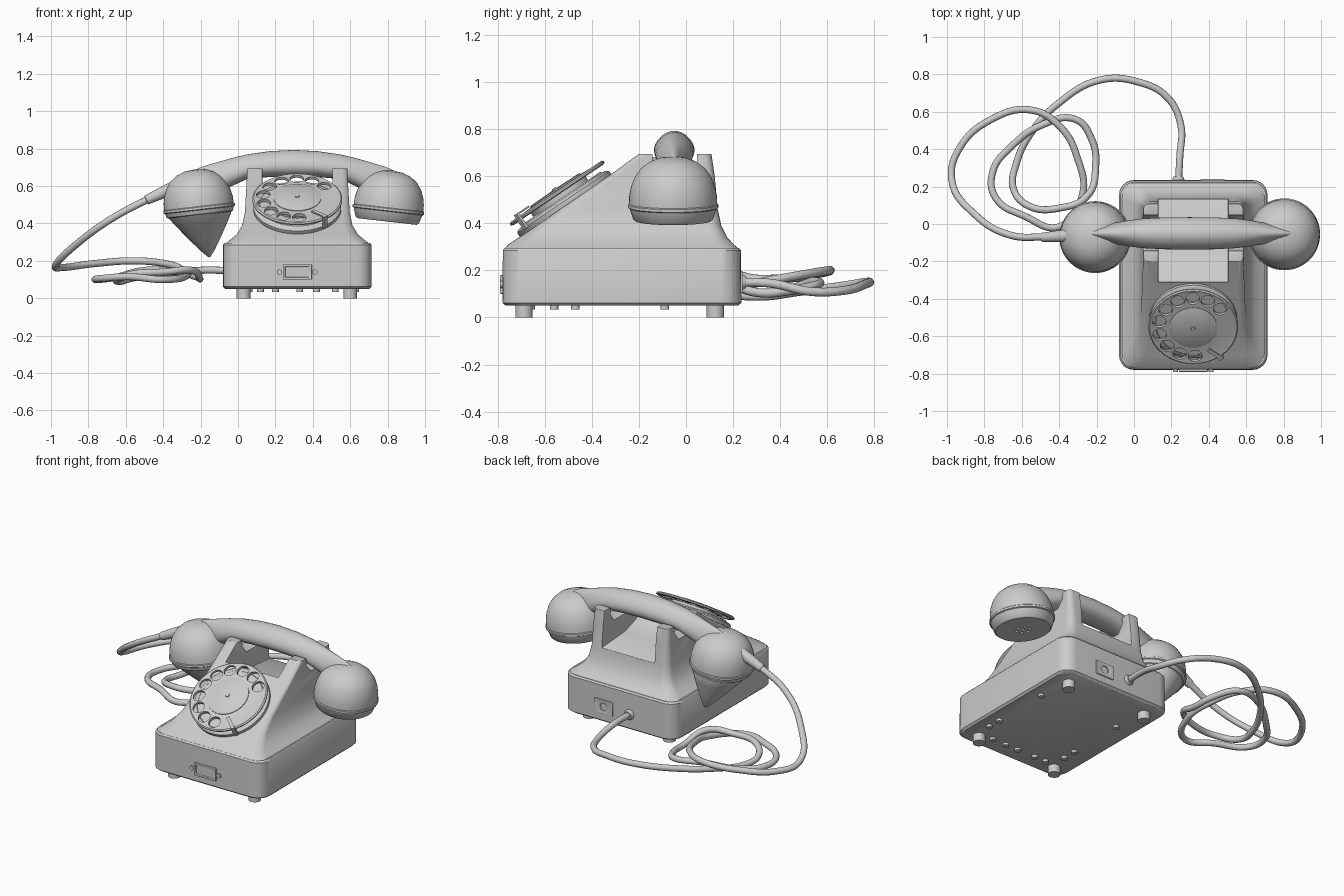
import bpy, bmesh, math
from mathutils import Matrix, Vector

if "Cube" in bpy.data.objects:
    bpy.data.objects.remove(bpy.data.objects["Cube"])

CX = 0.317  # centre line of the body


def activate(o):
    bpy.ops.object.select_all(action='DESELECT')
    o.select_set(True)
    bpy.context.view_layer.objects.active = o


def smooth(o, angle=35):
    activate(o)
    bpy.ops.object.shade_smooth_by_angle(angle=math.radians(angle))
    return o


def from_bm(name, bm, mat=None):
    bmesh.ops.recalc_face_normals(bm, faces=bm.faces)
    if mat:
        bm.transform(mat)
    me = bpy.data.meshes.new(name)
    bm.to_mesh(me)
    bm.free()
    o = bpy.data.objects.new(name, me)
    bpy.context.collection.objects.link(o)
    return smooth(o)


def loft(name, rings, mat=None):
    """Skin a stack of closed rings and cap both ends."""
    bm = bmesh.new()
    vs = [[bm.verts.new(p) for p in r] for r in rings]
    n = len(rings[0])
    for a, b in zip(vs, vs[1:]):
        for i in range(n):
            bm.faces.new((a[i], a[(i + 1) % n], b[(i + 1) % n], b[i]))
    bm.faces.new(vs[0])
    bm.faces.new(vs[-1])
    return from_bm(name, bm, mat)


def circle(r, z, n=48, c=(0, 0)):
    return [(c[0] + r * math.cos(2 * math.pi * i / n), c[1] + r * math.sin(2 * math.pi * i / n), z)
            for i in range(n)]


def lathe(name, profile, mat=None, n=48):
    return loft(name, [circle(max(r, 0.002), z, n) for r, z in profile], mat)


def rrect(hw, y0, y1, r, z, n=6):
    pts = []
    for k, (x, y) in enumerate([(CX + hw - r, y1 - r), (CX - hw + r, y1 - r),
                                (CX - hw + r, y0 + r), (CX + hw - r, y0 + r)]):
        for i in range(n + 1):
            a = math.pi / 2 * (k + i / n)
            pts.append((x + r * math.cos(a), y + r * math.sin(a), z))
    return pts


def prism_x(name, prof, x0, x1):
    return loft(name, [[(x, y, z) for y, z in prof] for x in (x0, x1)])


def cylinders(name, spots, r, z0, z1, mat=None, n=20):
    bm = bmesh.new()
    for x, y in spots:
        bmesh.ops.create_cone(bm, cap_ends=True, segments=n, radius1=r, radius2=r, depth=z1 - z0,
                              matrix=Matrix.Translation((x, y, (z0 + z1) / 2)))
    return from_bm(name, bm, mat)


def box(name, size, mat):
    bm = bmesh.new()
    bmesh.ops.create_cube(bm, size=1, matrix=Matrix.Diagonal((*size, 1)))
    return from_bm(name, bm, mat)


def cut(o, cutters, bevel=0):
    for c in cutters:
        m = o.modifiers.new('cut', 'BOOLEAN')
        m.operation, m.object = 'DIFFERENCE', c
        c.hide_render = True
        activate(o)
        bpy.ops.object.modifier_apply(modifier=m.name)
        bpy.data.objects.remove(c)
    if bevel:
        m = o.modifiers.new('bevel', 'BEVEL')
        m.width, m.segments, m.angle_limit = bevel, 2, math.radians(40)
        activate(o)
        bpy.ops.object.modifier_apply(modifier=m.name)
    smooth(o)


def tube(name, pts, r):
    cu = bpy.data.curves.new(name, 'CURVE')
    cu.dimensions, cu.bevel_depth, cu.bevel_resolution = '3D', r, 4
    cu.resolution_u, cu.use_fill_caps = 8, True
    s = cu.splines.new('BEZIER')
    s.bezier_points.add(len(pts) - 1)
    for b, p in zip(s.bezier_points, pts):
        b.co = p
        b.handle_left_type = b.handle_right_type = 'AUTO'
    o = bpy.data.objects.new(name, cu)
    bpy.context.collection.objects.link(o)
    activate(o)
    bpy.ops.object.convert(target='MESH')
    return smooth(bpy.context.view_layer.objects.active)


T = Matrix.Translation

# Lower case
loft('base_case', [rrect(hw, -0.38 - d, 0.235 - 0.005 + (d - 0.395), 0.08, z) for hw, d, z in
     [(0.385, 0.385, 0.05), (0.397, 0.4, 0.062), (0.397, 0.398, 0.285), (0.39, 0.39, 0.295)]])

# Upper case: flared sides and back, sloping front, cradle cut out of the top
body = loft('upper_case', [rrect(hw, y0, y1, r, z) for z, y0, y1, hw, r in [
    (0.285, -0.778, 0.232, 0.393, 0.08), (0.31, -0.755, 0.203, 0.362, 0.075),
    (0.34, -0.71, 0.175, 0.325, 0.065), (0.39, -0.635, 0.15, 0.295, 0.055),
    (0.46, -0.535, 0.135, 0.28, 0.045), (0.60, -0.33, 0.122, 0.272, 0.035),
    (0.695, -0.20, 0.108, 0.267, 0.03)]])
channel = prism_x('cradle_channel', [(-0.31, 0.9), (-0.31, 0.6), (-0.21, 0.52), (-0.1, 0.485),
                                     (0.2, 0.465), (0.2, 0.9)], CX - 0.187, CX + 0.187)
saddle = prism_x('cradle_saddle', [(-0.155, 0.9), (-0.14, 0.65), (-0.1, 0.60), (0.01, 0.60),
                                   (0.045, 0.65), (0.06, 0.9)], -0.2, 0.9)
cut(body, [channel, saddle], 0.012)

# Feet and base screws
feet = [(x, y) for x in (0.03, 0.60) for y in (-0.688, 0.125)]
cylinders('feet', feet, 0.037, 0, 0.06, n=24)
cylinders('base_screws', [(x, -0.66) for x in (0.12, 0.2, 0.33, 0.42, 0.52)]
          + [(x, y) for x in (0.06, 0.63) for y in (-0.56, -0.47, -0.09)], 0.018, 0.034, 0.06)

# Dial, built flat and laid on the slope
D = T((CX, -0.512, 0.476)) @ Matrix.Rotation(math.radians(34), 4, 'X')
lathe('dial_base', [(0.225, -0.03), (0.235, 0.0), (0.235, 0.018), (0.225, 0.026), (0.205, 0.03),
                    (0.2, 0.036), (0.14, 0.036), (0.14, 0.058), (0, 0.058)], D, 64)
plate = lathe('finger_wheel', [(0, 0.054), (0.23, 0.054), (0.24, 0.059), (0.24, 0.066), (0.233, 0.072),
                               (0.225, 0.07), (0.14, 0.074), (0, 0.074)], D, 64)
spots = [(0.185 * math.cos(math.radians(39 + 26 * i)), 0.185 * math.sin(math.radians(39 + 26 * i)))
         for i in range(10)]
cut(plate, [cylinders('hole_cutter', spots, 0.037, 0.045, 0.1, D)])
lathe('dial_hub', [(0.128, 0.07), (0.128, 0.078), (0.122, 0.081), (0.012, 0.083), (0.01, 0.087),
                   (0, 0.088)], D)
S = D @ Matrix.Rotation(math.radians(-55), 4, 'Z')
box('finger_stop', (0.085, 0.02, 0.008), S @ T((0.2, 0, 0.083)) @ Matrix.Rotation(0.3, 4, 'Z'))
box('finger_stop_post', (0.014, 0.024, 0.075), S @ T((0.243, 0.01, 0.05)))

# Front label frame with two knobs
frame = box('label_frame', (0.155, 0.03, 0.08), T((CX, -0.775, 0.14)))
cut(frame, [box('label_cutter', (0.13, 0.02, 0.056), T((CX, -0.794, 0.14)))], 0.003)
cylinders('label_knobs', [(-0.095, 0), (0.095, 0)], 0.014, -0.012, 0.015,
          T((CX, -0.775, 0.14)) @ Matrix.Rotation(math.pi / 2, 4, 'X'))

# Rear socket and cord grommet
R = Matrix.Rotation(-math.pi / 2, 4, 'X')
rear = box('rear_plate', (0.13, 0.016, 0.09), T((0.42, 0.233, 0.15)))
cut(rear, [cylinders('socket_cutter', [(0, 0)], 0.024, -0.01, 0.03, T((0.42, 0.236, 0.15)) @ R)], 0.003)
lathe('cord_grommet', [(0.032, 0), (0.032, 0.02), (0.025, 0.035), (0, 0.035)], T((0.237, 0.22, 0.15)) @ R, 24)

# Handset handle, mirrored stations: offset, top, bottom, half width
HX, HY = 0.2975, -0.05
half = [(0, 0.793, 0.65, 0.085), (0.13, 0.786, 0.648, 0.084), (0.25, 0.769, 0.637, 0.078),
        (0.33, 0.75, 0.60, 0.068), (0.41, 0.727, 0.56, 0.054), (0.49, 0.703, 0.52, 0.04),
        (0.57, 0.668, 0.49, 0.025), (0.63, 0.622, 0.48, 0.015), (0.665, 0.57, 0.48, 0.007)]
stations = [(-u, t, b, w) for u, t, b, w in reversed(half[1:])] + half
rings = []
for u, t, b, w in stations:
    ring = []
    for i in range(28):
        a = 2 * math.pi * i / 28
        s = math.sin(a)
        ring.append((HX + u, HY + w * math.cos(a) * (1 - 0.18 * s), (t + b) / 2 + (t - b) / 2 * s))
    rings.append(ring)
loft('handset_handle', rings)

# Earpiece and mouthpiece cups
cup = [(0, -0.058), (0.16, -0.058), (0.17, -0.05), (0.185, -0.004), (0.192, 0), (0.192, 0.012),
       (0.187, 0.016), (0.186, 0.05), (0.178, 0.09), (0.162, 0.13), (0.137, 0.165), (0.1, 0.193),
       (0.055, 0.21), (0, 0.215)]
E = T((0.803, HY - 0.005, 0.468)) @ Matrix.Rotation(math.radians(6.5), 4, 'Y')
ear = lathe('earpiece', cup, E, 56)
holes = [(0, 0)] + [(0.04 * math.cos(i * math.pi / 3), 0.04 * math.sin(i * math.pi / 3)) for i in range(6)]
cut(ear, [cylinders('ear_cutter', holes, 0.009, -0.1, -0.045, E, 12)])
M = T((-0.207, -0.07, 0.475)) @ Matrix.Rotation(math.radians(-6.5), 4, 'Y')
lathe('mouthpiece', [(0, -0.03), (0.17, -0.03), (0.178, -0.025)] + cup[3:], M, 56)
loft('mouth_horn', [circle(r, -0.015 - 0.245 * t, 40, (0.025 * t, 0.09 * t)) for t, r in
     [(0, 0.172), (0.08, 0.166), (0.25, 0.14), (0.45, 0.107), (0.65, 0.073), (0.85, 0.037),
      (0.96, 0.014), (1, 0.004)]], M)

# Cord sleeve and looping cord
d = Vector((-0.15, -0.01, -0.07))
lathe('cord_sleeve', [(0.034, 0), (0.032, 0.06), (0.025, 0.16), (0, 0.165)],
      T((-0.345, -0.062, 0.592)) @ d.to_track_quat('Z', 'Y').to_matrix().to_4x4(), 24)
tube('cord', [
    (-0.46, -0.07, 0.54), (-0.66, -0.06, 0.435), (-0.85, 0.05, 0.30), (-0.975, 0.24, 0.175),
    (-0.93, 0.41, 0.165), (-0.77, 0.555, 0.185), (-0.555, 0.61, 0.20), (-0.39, 0.515, 0.185),
    (-0.30, 0.345, 0.155), (-0.275, 0.16, 0.12), (-0.40, -0.015, 0.10), (-0.58, 0.04, 0.115),
    (-0.74, 0.14, 0.105), (-0.755, 0.28, 0.10), (-0.66, 0.41, 0.11), (-0.49, 0.53, 0.15),
    (-0.315, 0.56, 0.14), (-0.225, 0.45, 0.115), (-0.205, 0.31, 0.105), (-0.25, 0.15, 0.15),
    (-0.40, 0.085, 0.14), (-0.56, 0.095, 0.13), (-0.645, 0.19, 0.10), (-0.63, 0.32, 0.09),
    (-0.555, 0.48, 0.11), (-0.41, 0.64, 0.13), (-0.18, 0.77, 0.15), (0.03, 0.757, 0.14),
    (0.18, 0.675, 0.115), (0.25, 0.53, 0.11), (0.245, 0.36, 0.145), (0.237, 0.22, 0.15)], 0.019)
